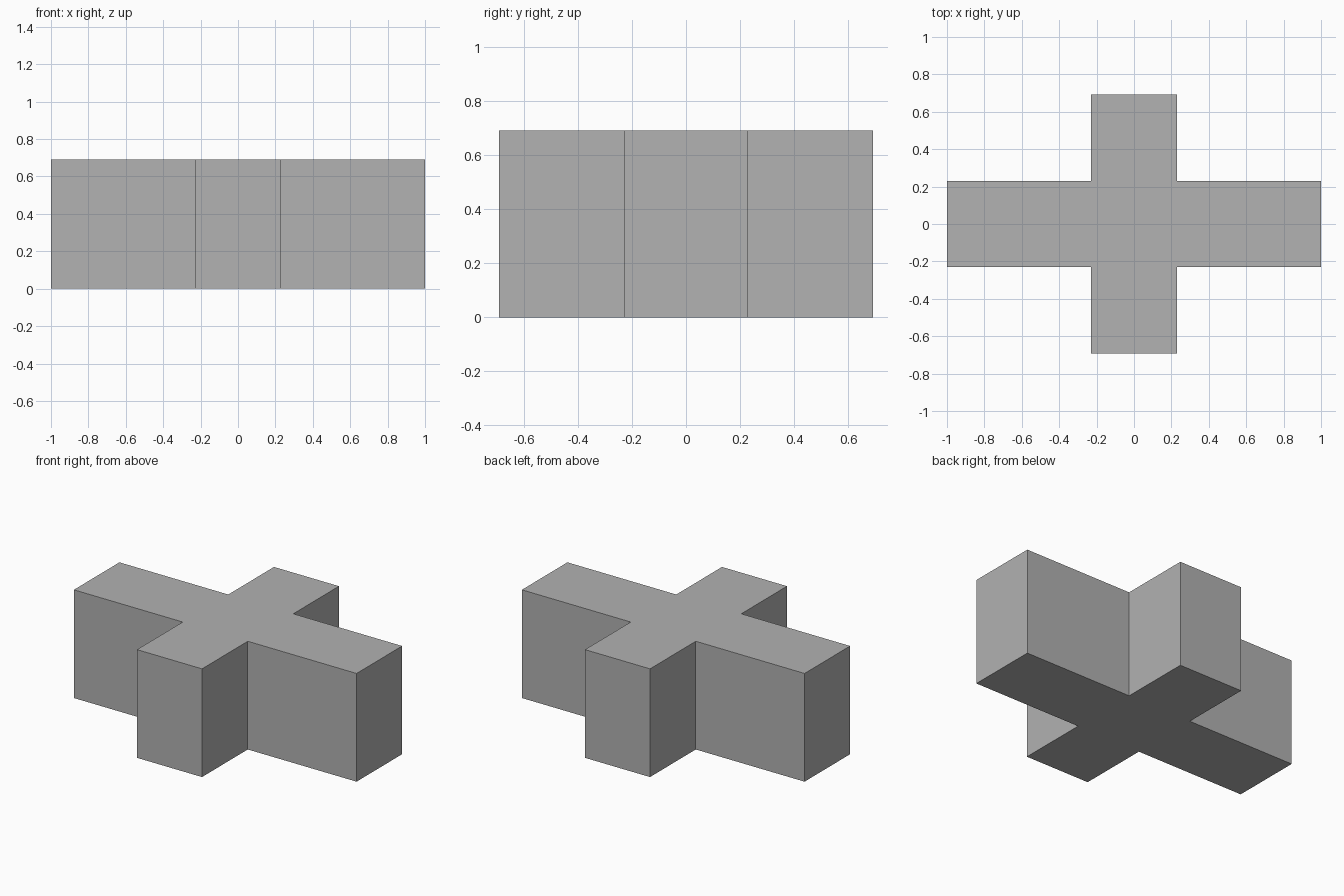
import bpy
import bmesh

cube = bpy.data.objects.get("Cube")
if cube:
    bpy.data.objects.remove(cube, do_unlink=True)

LONG, SHORT, HALF_WIDTH, HEIGHT = 1.0, 0.692, 0.23, 0.692

# Plain grey material
grey = bpy.data.materials.new("plain_grey")
grey.use_nodes = True
colour = (0.445, 0.445, 0.445, 1.0)
grey.diffuse_color = colour
grey.node_tree.nodes["Principled BSDF"].inputs["Base Color"].default_value = colour

# One quadrant of the cross outline, turned into all four by mirroring signs
corner = [(LONG, HALF_WIDTH), (HALF_WIDTH, HALF_WIDTH), (HALF_WIDTH, SHORT)]
outline = []
for sx, sy in ((1, 1), (-1, 1), (-1, -1), (1, -1)):
    points = [(sx * x, sy * y) for x, y in corner]
    outline += points if sx * sy > 0 else points[::-1]

# Cross-shaped block: outline face extruded upwards
bm = bmesh.new()
base = bm.faces.new([bm.verts.new((x, y, 0)) for x, y in outline])
extruded = bmesh.ops.extrude_face_region(bm, geom=[base], use_keep_orig=True)["geom"]
top_verts = [g for g in extruded if isinstance(g, bmesh.types.BMVert)]
bmesh.ops.translate(bm, vec=(0, 0, HEIGHT), verts=top_verts)
bmesh.ops.recalc_face_normals(bm, faces=bm.faces)

mesh = bpy.data.meshes.new("cross_block")
bm.to_mesh(mesh)
bm.free()
mesh.materials.append(grey)
block = bpy.data.objects.new("cross_block", mesh)
bpy.context.collection.objects.link(block)
